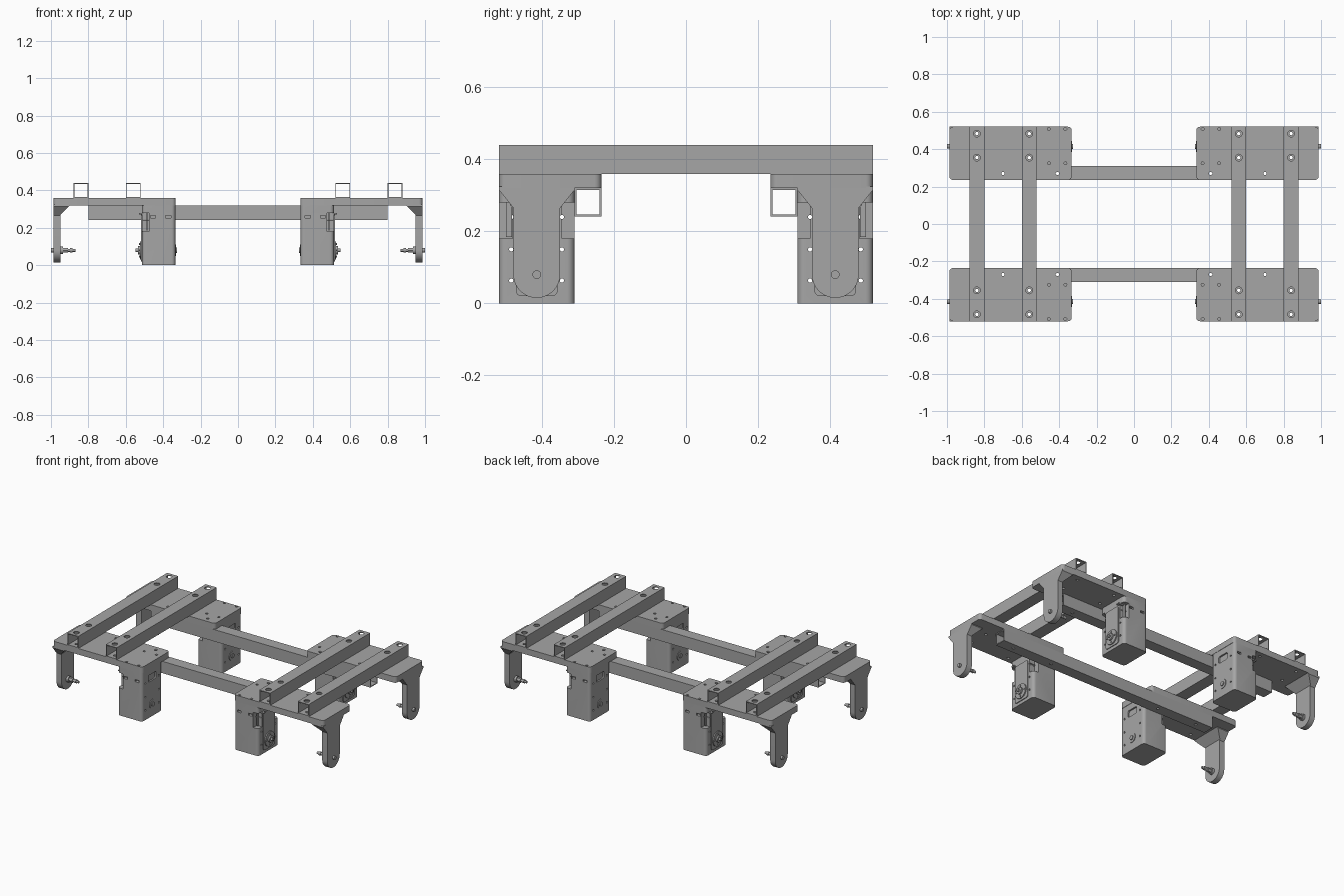
import bpy, bmesh, math
from mathutils import Vector

cube = bpy.data.objects.get("Cube")
if cube:
    bpy.data.objects.remove(cube, do_unlink=True)

grey = bpy.data.materials.new("plain grey")
grey.use_nodes = True
tone = (0.38, 0.38, 0.38, 1)
grey.diffuse_color = tone
grey.node_tree.nodes["Principled BSDF"].inputs["Base Color"].default_value = tone


def arc(u, v, r, start, end, steps=6):
    angles = [math.radians(start + (end - start) * i / steps) for i in range(steps + 1)]
    return [(u + r * math.cos(a), v + r * math.sin(a)) for a in angles]


def rounded(u0, u1, v0, v1, r):
    return (arc(u1 - r, v1 - r, r, 0, 90) + arc(u0 + r, v1 - r, r, 90, 180)
            + arc(u0 + r, v0 + r, r, 180, 270) + arc(u1 - r, v0 + r, r, 270, 360))


def rect(u0, u1, v0, v1):
    return [(u0, v0), (u1, v0), (u1, v1), (u0, v1)]


def circle(u, v, r, sides=20):
    return arc(u, v, r, 0, 360, sides)[:-1]


def prism(bm, axis, profile, lo, hi):
    """Extrude a closed profile along an axis; the profile uses the other two axes in order."""
    k = "xyz".index(axis)

    def place(p, depth):
        co = list(p)
        co.insert(k, depth)
        return bm.verts.new(co)
    a = [place(p, lo) for p in profile]
    b = [place(p, hi) for p in profile]
    faces = [bm.faces.new(a), bm.faces.new(b[::-1])]
    for i in range(len(a)):
        j = (i + 1) % len(a)
        faces.append(bm.faces.new((a[j], a[i], b[i], b[j])))
    bmesh.ops.recalc_face_normals(bm, faces=faces)


def raw_object(name, solids):
    bm = bmesh.new()
    for solid in solids:
        prism(bm, *solid)
    mesh = bpy.data.meshes.new(name)
    bm.to_mesh(mesh)
    bm.free()
    obj = bpy.data.objects.new(name, mesh)
    bpy.context.collection.objects.link(obj)
    return obj


def part(name, solids, cuts=(), mirror=(True, True, False), operation="DIFFERENCE"):
    obj = raw_object(name, solids)
    for cut in cuts:
        cutter = raw_object("cutter", [cut])
        cutter.hide_render = True
        mod = obj.modifiers.new("cut", "BOOLEAN")
        mod.operation, mod.solver, mod.object = operation, "EXACT", cutter
        dg = bpy.context.evaluated_depsgraph_get()
        obj.data = bpy.data.meshes.new_from_object(obj.evaluated_get(dg))
        obj.modifiers.clear()
        bpy.data.objects.remove(cutter, do_unlink=True)
    obj.data.name = name
    obj.data.materials.clear()
    obj.data.materials.append(grey)
    mod = obj.modifiers.new("mirror", "MIRROR")
    mod.use_axis = mirror
    mod.use_mirror_merge = False
    bpy.ops.object.select_all(action="DESELECT")
    bpy.context.view_layer.objects.active = obj
    obj.select_set(True)
    bpy.ops.object.shade_smooth_by_angle(angle=math.radians(35))
    return obj


wall = 0.005
bolt_y = (0.355, 0.483)
rail_holes = (0.41, 0.70)
axle = (0.415, 0.08)

# Hollow cross tubes, with wide screw access holes above and narrow ones below
for name, x in (("inner_cross_tube", 0.56), ("outer_cross_tube", 0.84)):
    cuts = [("y", rect(x - 0.04 + wall, x + 0.04 - wall, 0.36 + wall, 0.44 - wall), -0.6, 0.6)]
    for y in bolt_y:
        for s in (-1, 1):
            cuts.append(("z", circle(x, s * y, 0.018), 0.40, 0.5))
            cuts.append(("z", circle(x, s * y, 0.009), 0.3, 0.40))
    part(name, [("y", rect(x - 0.04, x + 0.04, 0.36, 0.44), -0.52, 0.52)], cuts, (True, False, False))

# Hollow long rails
cuts = [("x", rect(0.235 + wall, 0.31 - wall, 0.242 + wall, 0.32 - wall), -1, 1)]
for x in rail_holes:
    cuts += [("z", circle(s * x, 0.27, 0.009), 0.2, 0.4) for s in (-1, 1)]
part("long_rail", [("x", rect(0.235, 0.31, 0.242, 0.32), -0.8, 0.8)], cuts, (False, True, False))

# Corner plates
holes = [(x, y, 0.009) for x in (0.56, 0.84) for y in bolt_y]
holes += [(x, 0.27, 0.009) for x in rail_holes]
holes += [(x, y, 0.008) for x in (0.367, 0.455) for y in (0.325, 0.508)]
part("corner_plate", [("z", rounded(0.333, 0.987, 0.235, 0.52, 0.02), 0.32, 0.36)],
     [("z", circle(x, y, r, 12), 0.3, 0.4) for x, y, r in holes])

# Outer legs: gusseted section trimmed to a tapered, round-ended outline
section = [(0.987, 0.0), (0.987, 0.325), (0.895, 0.325), (0.95, 0.27), (0.95, 0.0)]
outline = ([(0.52, 0.35), (0.52, 0.315), (0.48, 0.265)] + arc(*axle, 0.065, 0, -180, 20)
           + [(0.35, 0.265), (0.31, 0.315), (0.31, 0.35)])
part("leg", [("y", section, 0.30, 0.53)], [("x", outline, 0.8, 1.1)], operation="INTERSECT")

# Axle bolts with nut and flange
part("axle_bolt", [("x", circle(*axle, 0.008), 0.87, 0.99),
                   ("x", circle(*axle, 0.012), 0.987, 1.0),
                   ("x", circle(*axle, 0.020), 0.935, 0.95),
                   ("x", circle(*axle, 0.015, 6), 0.91, 0.935),
                   ("x", circle(*axle, 0.012), 0.885, 0.897)])

# Motor housings with side notches, slots, screw holes and an inner recess
cuts = [("z", rect(0.475, 0.55, lo, hi), 0.18, 0.28) for lo, hi in ((0.482, 0.55), (0.29, 0.345))]
for x in (0.373, 0.455):
    cuts += [("y", rect(x - 0.014, x + 0.014, 0.252, 0.266), lo, lo + 0.04) for lo in (0.29, 0.50)]
cuts += [("x", circle(y, z, 0.006, 10), 0.3, 0.6) for y in (0.345, 0.486) for z in (0.063, 0.15, 0.24)]
cuts.append(("x", rounded(0.375, 0.455, 0.235, 0.28, 0.01), 0.3, 0.345))
part("motor_housing", [("z", rounded(0.335, 0.513, 0.31, 0.52, 0.02), 0.0, 0.325)], cuts)

# Motor front cover, output disc and shaft
part("motor_cover", [("x", rounded(0.357, 0.473, 0.02, 0.27, 0.015), 0.51, 0.518)])
part("output_disc", [("x", circle(*axle, 0.048, 28), 0.515, 0.525),
                     ("x", circle(*axle, 0.022), 0.524, 0.535),
                     ("x", circle(*axle, 0.009), 0.534, 0.547)])
part("output_disc_screw", [("x", circle(axle[0] + u, axle[1] + v, 0.005, 8), 0.524, 0.529)
                           for u, v in ((0.034, 0), (-0.034, 0), (0, 0.034), (0, -0.034))])

# Rear motor bearing
part("rear_bearing", [("x", circle(*axle, 0.030), 0.331, 0.337),
                      ("x", circle(*axle, 0.014), 0.326, 0.333)])

# Angle bracket inside the upper notch
part("notch_bracket", [("x", rect(0.484, 0.500, 0.185, 0.28), 0.485, 0.490),
                       ("z", rect(0.475, 0.530, 0.47, 0.490), 0.272, 0.28)])
